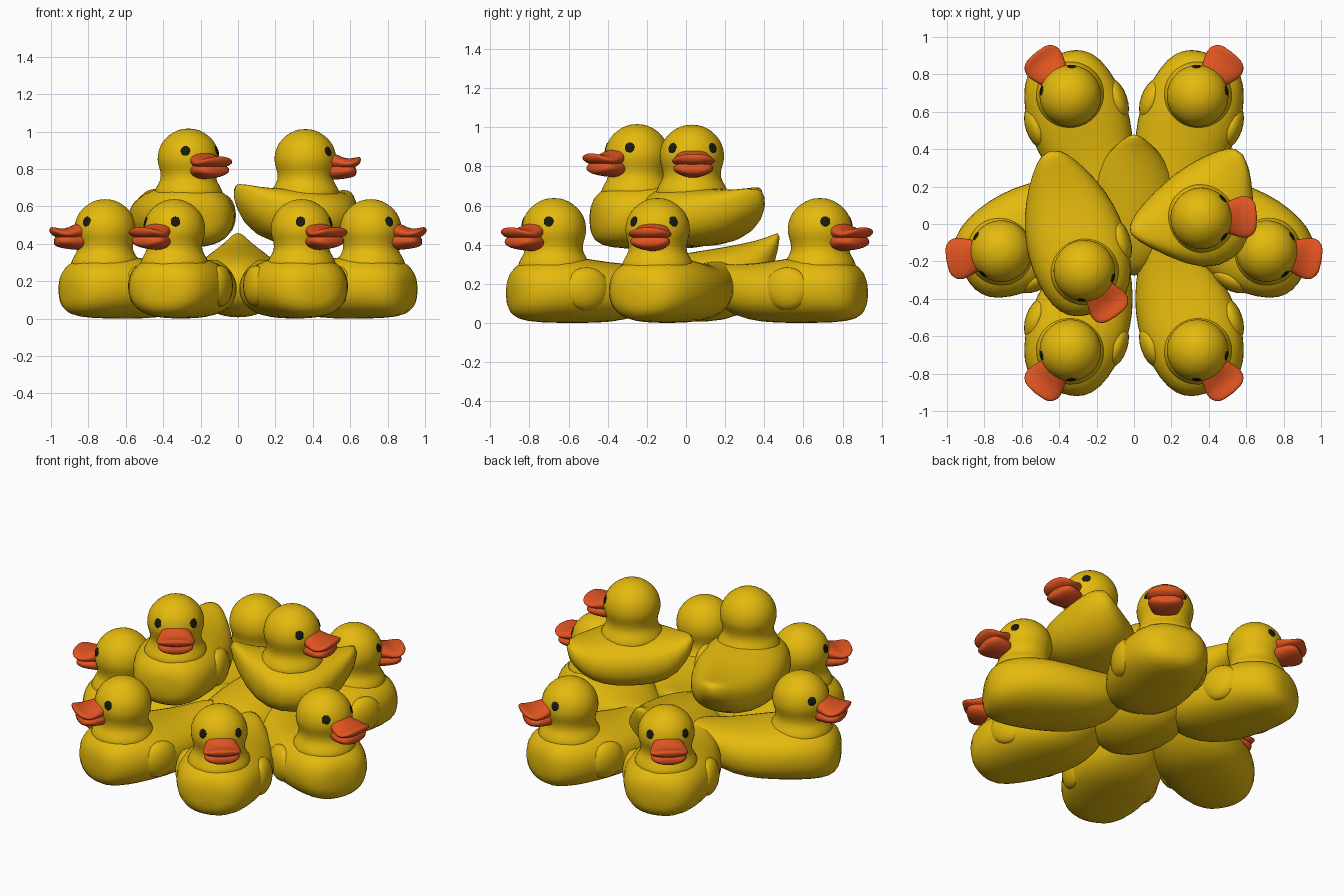
import bpy, bmesh, math
from mathutils import Matrix

if "Cube" in bpy.data.objects:
    bpy.data.objects.remove(bpy.data.objects["Cube"])


def material(name, rgb):
    m = bpy.data.materials.new(name)
    m.diffuse_color = (*rgb, 1)
    m.use_nodes = True
    m.node_tree.nodes["Principled BSDF"].inputs["Base Color"].default_value = m.diffuse_color
    return m


YELLOW = material("yellow", (0.78, 0.49, 0.004))
ORANGE = material("orange", (0.76, 0.09, 0.015))
BLACK = material("black", (0.01, 0.01, 0.006))


def finish(bm, name, mat, matrix, level=1):
    bmesh.ops.recalc_face_normals(bm, faces=bm.faces)
    for f in bm.faces:
        f.smooth = True
    me = bpy.data.meshes.new(name)
    bm.to_mesh(me)
    bm.free()
    me.materials.append(mat)
    ob = bpy.data.objects.new(name, me)
    bpy.context.collection.objects.link(ob)
    ob.matrix_world = matrix
    if level:
        ob.modifiers.new("smooth", "SUBSURF").levels = level
    return ob


def skin(bm, rings):
    for a, b in zip(rings, rings[1:]):
        n = len(a)
        for i in range(n):
            bm.faces.new((a[i], a[(i + 1) % n], b[(i + 1) % n], b[i]))
    bm.faces.new(rings[0])
    bm.faces.new(rings[-1])


def loft(name, stations, mat, matrix, power=0.85, n=20):
    """Stations along +x: (x, side offset, half width, bottom z, top z)."""
    bm = bmesh.new()
    rings = []
    for x, off, hw, zb, zt in stations:
        ring = []
        for i in range(n):
            a = math.tau * i / n
            c, s = math.cos(a), math.sin(a)
            y = off + hw * math.copysign(abs(c) ** power, c)
            z = (zb + zt) / 2 + (zt - zb) / 2 * math.copysign(abs(s) ** power, s)
            ring.append(bm.verts.new((x, y, z)))
        rings.append(ring)
    skin(bm, rings)
    return finish(bm, name, mat, matrix)


def lathe(name, profile, mat, matrix, n=24):
    bm = bmesh.new()
    rings = [[bm.verts.new((r * math.cos(math.tau * i / n), r * math.sin(math.tau * i / n), z))
              for i in range(n)] for r, z in profile]
    skin(bm, rings)
    return finish(bm, name, mat, matrix)


def ball(name, mat, matrix, scale):
    bm = bmesh.new()
    bmesh.ops.create_uvsphere(bm, u_segments=20, v_segments=12, radius=1,
                              matrix=Matrix.Diagonal((*scale, 1)))
    return finish(bm, name, mat, matrix, 0)


BODY = [(0.235, 0, 0.07, 0.09, 0.21), (0.21, 0, 0.155, 0.03, 0.28), (0.14, 0, 0.22, 0.004, 0.328),
        (0.0, 0, 0.264, -0.002, 0.35), (-0.15, 0, 0.274, -0.002, 0.335), (-0.3, 0, 0.255, 0.0, 0.31),
        (-0.45, 0, 0.20, 0.03, 0.30), (-0.58, 0, 0.125, 0.12, 0.31), (-0.67, 0, 0.045, 0.24, 0.325)]
# sideways body of the second upper duck, both ends swept up
WIDE = [(-0.03, -0.01, 0.03, 0.27, 0.36), (0.06, -0.07, 0.145, 0.09, 0.33),
        (0.19, -0.15, 0.255, 0.02, 0.32), (0.35, -0.155, 0.285, 0.01, 0.33),
        (0.5, -0.14, 0.26, 0.02, 0.31), (0.62, -0.07, 0.165, 0.09, 0.305),
        (0.71, 0.0, 0.05, 0.22, 0.325)]
HEAD = [(0.19, 0.25), (0.187, 0.30), (0.168, 0.335), (0.148, 0.365), (0.15, 0.41), (0.166, 0.45),
        (0.168, 0.49), (0.157, 0.54), (0.128, 0.585), (0.08, 0.622), (0.03, 0.639)]
UPPER_BILL = [(0.09, 0, 0.07, 0.42, 0.525), (0.15, 0, 0.09, 0.42, 0.515), (0.2, 0, 0.11, 0.42, 0.485),
              (0.24, 0, 0.116, 0.425, 0.48), (0.275, 0, 0.10, 0.438, 0.488), (0.298, 0, 0.06, 0.458, 0.492)]
LOWER_BILL = [(0.09, 0, 0.07, 0.365, 0.46), (0.16, 0, 0.09, 0.367, 0.46), (0.21, 0, 0.108, 0.372, 0.46),
              (0.25, 0, 0.1, 0.38, 0.455), (0.275, 0, 0.06, 0.39, 0.43)]


def turn(x, y, z, degrees):
    return Matrix.Translation((x, y, z)) @ Matrix.Rotation(math.radians(degrees), 4, 'Z')


def duck(x, y, z, heading, beak, wings=(), wide=False):
    if wide:
        loft("wide_body", WIDE, YELLOW, turn(0, -0.03, z, heading))
    else:
        base = turn(x, y, z, heading)
        loft("body", BODY, YELLOW, base)
        # folded wings
        for side in wings:
            ball("wing", YELLOW, base @ Matrix.Translation((-0.1, side * 0.224, 0.175)),
                 (0.12, 0.06, 0.11))
    # head with bill and eyes
    face = turn(x, y, z, beak)
    lathe("head", HEAD, YELLOW, face)
    loft("upper_bill", UPPER_BILL, ORANGE, face, 1)
    loft("lower_bill", LOWER_BILL, ORANGE, face, 1)
    for side in (-1, 1):
        aim = Matrix.Rotation(math.radians(41 * side), 4, 'Z') @ Matrix.Rotation(math.radians(-16), 4, 'Y')
        ball("eye", BLACK, face @ Matrix.Translation((0, 0, 0.474)) @ aim
             @ Matrix.Translation((0.164, 0, 0)), (0.0045, 0.025, 0.027))


# lower ring, mirrored left and right
for x, y, heading, beak, wings in ((0.34, -0.675, 289, 309, (-1, 1)), (0.34, 0.685, 71, 51, (-1, 1)),
                                   (0.71, -0.145, 331, 350, (-1,))):
    duck(x, y, 0, heading, beak, wings)
    duck(-x, y, 0, 180 - heading, 180 - beak, [-w for w in wings])

# two ducks on top
duck(-0.265, -0.25, 0.378, 286, 305, (1,))
duck(0.36, 0.03, 0.375, 34.5, 2, wide=True)

# middle body with raised tail
loft("middle_body", [(0.48, 0, 0.025, 0.41, 0.47), (0.43, 0, 0.09, 0.22, 0.445), (0.35, 0, 0.17, 0.07, 0.42),
                     (0.2, 0, 0.25, 0.005, 0.39), (0.0, 0, 0.26, 0.0, 0.36), (-0.15, 0, 0.2, 0.02, 0.33),
                     (-0.28, 0, 0.08, 0.1, 0.25)], YELLOW, turn(0, 0, 0, 90), 1)
